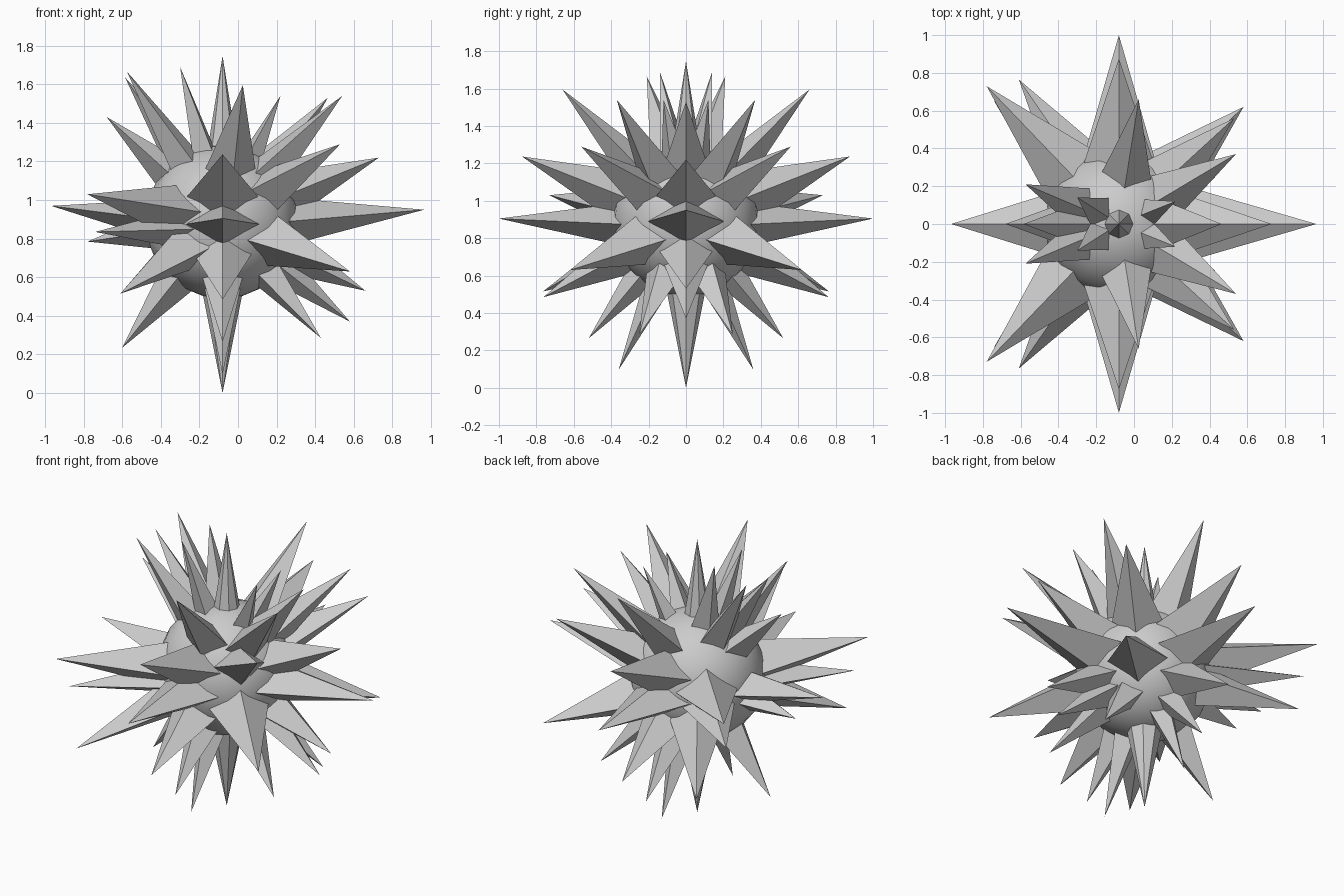
import bpy, bmesh, math
from mathutils import Vector

if "Cube" in bpy.data.objects:
    bpy.data.objects.remove(bpy.data.objects["Cube"])

C = Vector((-0.08, 0, 0.89))   # centre of the burst

# spike tips: x, y, z, slope (half width per unit length); y > 0 is mirrored
TIPS = [
    # poles
    (-.08, 0, 1.747, .16), (-.08, 0, 0, .2),
    # spikes on the symmetry plane
    (-.585, 0, 1.635, .21), (-.68, 0, 1.43, .27), (-.968, 0, .97, .31),
    (-.78, 0, .785, .33), (-.6, 0, .235, .28), (.465, 0, 1.53, .26),
    (.73, 0, 1.22, .31), (.965, 0, .95, .29), (.66, 0, .53, .31), (.58, 0, .37, .25),
    # upper pairs
    (-.575, .21, 1.665, .2), (-.30, .14, 1.69, .19), (.025, .66, 1.595, .22),
    (.22, .12, 1.54, .21), (.54, .37, 1.54, .22), (.53, .56, 1.29, .27),
    (-.08, .877, 1.237, .31),
    # middle pairs
    (-.78, .73, 1.03, .27), (-.08, 1.0, .905, .29), (-.74, .65, .835, .27),
    # lower pairs
    (.58, .62, .63, .3), (-.61, .765, .515, .25), (-.08, .762, .485, .3),
    (-.08, .52, .265, .24), (-.08, .36, .097, .19), (.43, .25, .285, .24),
]


def add_spike(bm, tip, slope, r0=.35):
    # four-sided pyramid (eight-sided at the poles), its base sunk into the core
    d = (tip - C).normalized()
    side = d.cross(Vector((0, 0, 1)))
    pole = side.length < .05
    side = Vector((0, 1, 0)) if pole else side.normalized()
    up = side.cross(d)
    n, flat = (8, 1) if pole else (4, .78)
    w = slope * ((tip - C).length - r0)
    base = C + d * r0
    if abs(d.z) < .12:            # equatorial spikes are flatter and hang lower
        flat = .6
        base.z -= .02
    ring = [bm.verts.new(base + side * w * math.cos(a) + up * w * flat * math.sin(a))
            for a in (i * math.tau / n for i in range(n))]
    top = bm.verts.new(tip)
    # root point closes the base towards the centre
    root = bm.verts.new(C + d * .2)
    for i in range(n):
        a, b = ring[i], ring[(i + 1) % n]
        bm.faces.new((a, b, top))
        bm.faces.new((b, a, root))


def finish(bm, name):
    bmesh.ops.recalc_face_normals(bm, faces=bm.faces[:])
    me = bpy.data.meshes.new(name)
    bm.to_mesh(me)
    bm.free()
    ob = bpy.data.objects.new(name, me)
    bpy.context.collection.objects.link(ob)
    return ob


# spikes, mirrored across y
bm = bmesh.new()
for x, y, z, s in TIPS:
    for sy in ((1, -1) if y else (1,)):
        add_spike(bm, Vector((x, y * sy, z)), s)
finish(bm, "spikes")

# rounded core
bm = bmesh.new()
bmesh.ops.create_uvsphere(bm, u_segments=20, v_segments=12, radius=.4)
bmesh.ops.translate(bm, verts=bm.verts[:], vec=C)
for f in bm.faces:
    f.smooth = True
finish(bm, "core")
